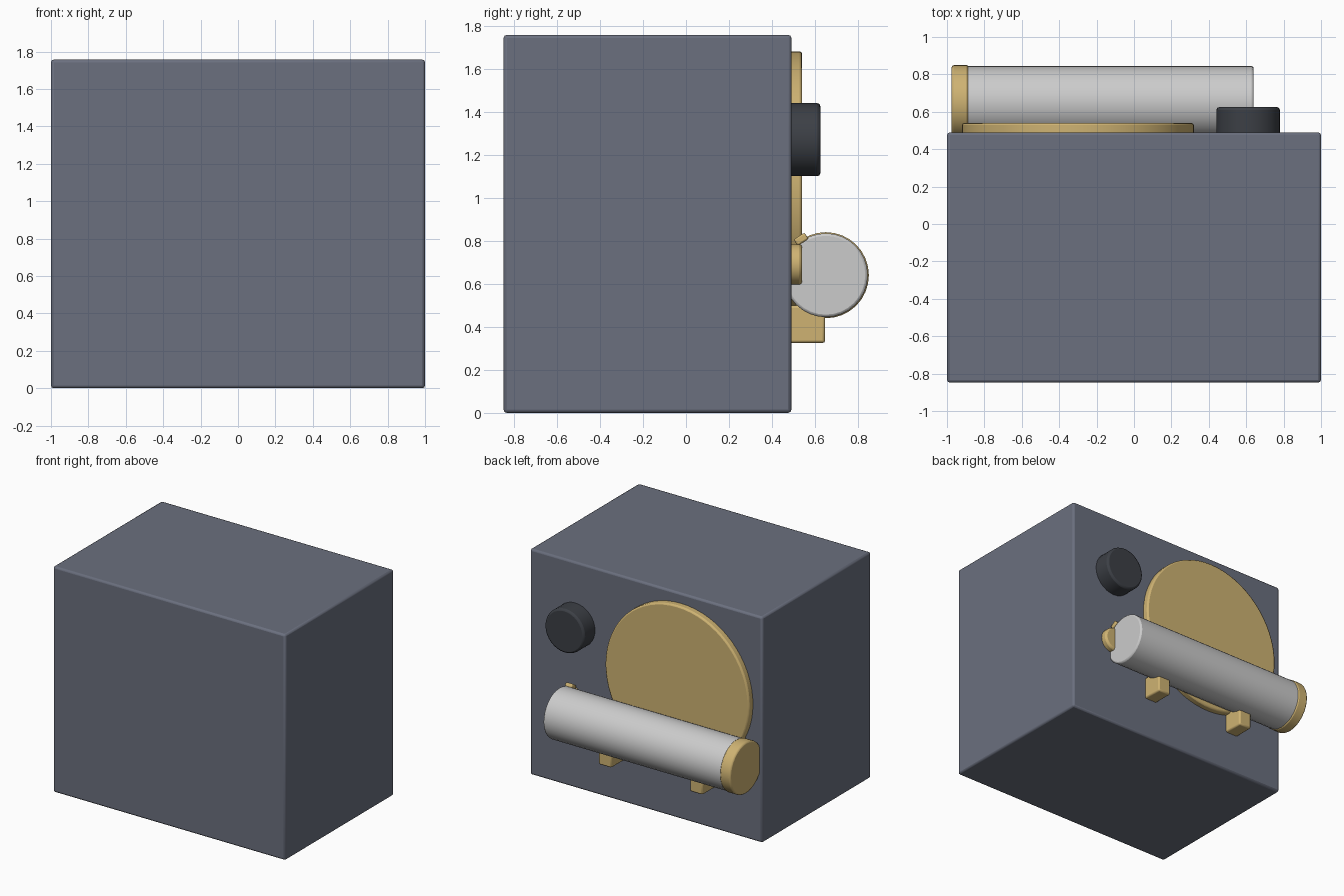
import bpy, math

if "Cube" in bpy.data.objects:
    bpy.data.objects.remove(bpy.data.objects["Cube"])


def material(name, color):
    m = bpy.data.materials.new(name)
    m.diffuse_color = (*color, 1)
    m.use_nodes = True
    m.node_tree.nodes["Principled BSDF"].inputs["Base Color"].default_value = m.diffuse_color
    return m


slate = material("slate", (0.145, 0.16, 0.21))
gold = material("gold", (0.62, 0.45, 0.17))
white = material("white", (0.82, 0.82, 0.83))
dark = material("charcoal", (0.045, 0.05, 0.06))


def finish(ob, name, mat, bevel):
    ob.name = name
    ob.data.materials.append(mat)
    bpy.ops.object.transform_apply(location=False, rotation=True, scale=True)
    mod = ob.modifiers.new("soft_edges", 'BEVEL')
    mod.width, mod.segments = bevel, 2
    mod.limit_method, mod.angle_limit = 'ANGLE', math.radians(40)
    bpy.ops.object.shade_smooth_by_angle(angle=math.radians(40))
    return ob


def box(name, lo, hi, mat, bevel=0.012, tilt=0):
    centre = [(a + b) / 2 for a, b in zip(lo, hi)]
    bpy.ops.mesh.primitive_cube_add(size=1, location=centre, rotation=(tilt, 0, 0))
    ob = bpy.context.object
    ob.scale = [b - a for a, b in zip(lo, hi)]
    return finish(ob, name, mat, bevel)


def cylinder(name, centre, radius, depth, axis, mat, bevel=0.012, sides=32):
    rot = {'x': (0, math.pi / 2, 0), 'y': (math.pi / 2, 0, 0)}[axis]
    bpy.ops.mesh.primitive_cylinder_add(vertices=sides, radius=radius, depth=depth,
                                        location=centre, rotation=rot)
    return finish(bpy.context.object, name, mat, bevel)


# Main housing
box("housing", (-1, -0.848, 0), (1, 0.49, 1.757), slate, 0.015)

# Round parts mounted on the back wall
cylinder("back_disc", (-0.30, 0.505, 1.06), 0.62, 0.07, 'y', gold, 0.012, 64)
cylinder("knob", (0.61, 0.545, 1.27), 0.17, 0.16, 'y', dark, 0.015)
cylinder("button", (0.63, 0.505, 0.69), 0.095, 0.07, 'y', gold, 0.015)

# Horizontal roller with gold end cap
cylinder("roller", (-0.14, 0.65, 0.64), 0.195, 1.56, 'x', white, 0.012)
cylinder("roller_cap", (-0.93, 0.65, 0.64), 0.2, 0.09, 'x', gold, 0.012)

# Small catch on top of the roller
box("catch", (0.59, 0.505, 0.79), (0.65, 0.565, 0.825), gold, 0.008, math.radians(33))

# Brackets under the roller
for i, x in enumerate((-0.54, 0.245)):
    box(f"bracket_{i + 1}", (x - 0.055, 0.47, 0.325), (x + 0.055, 0.647, 0.5), gold)
